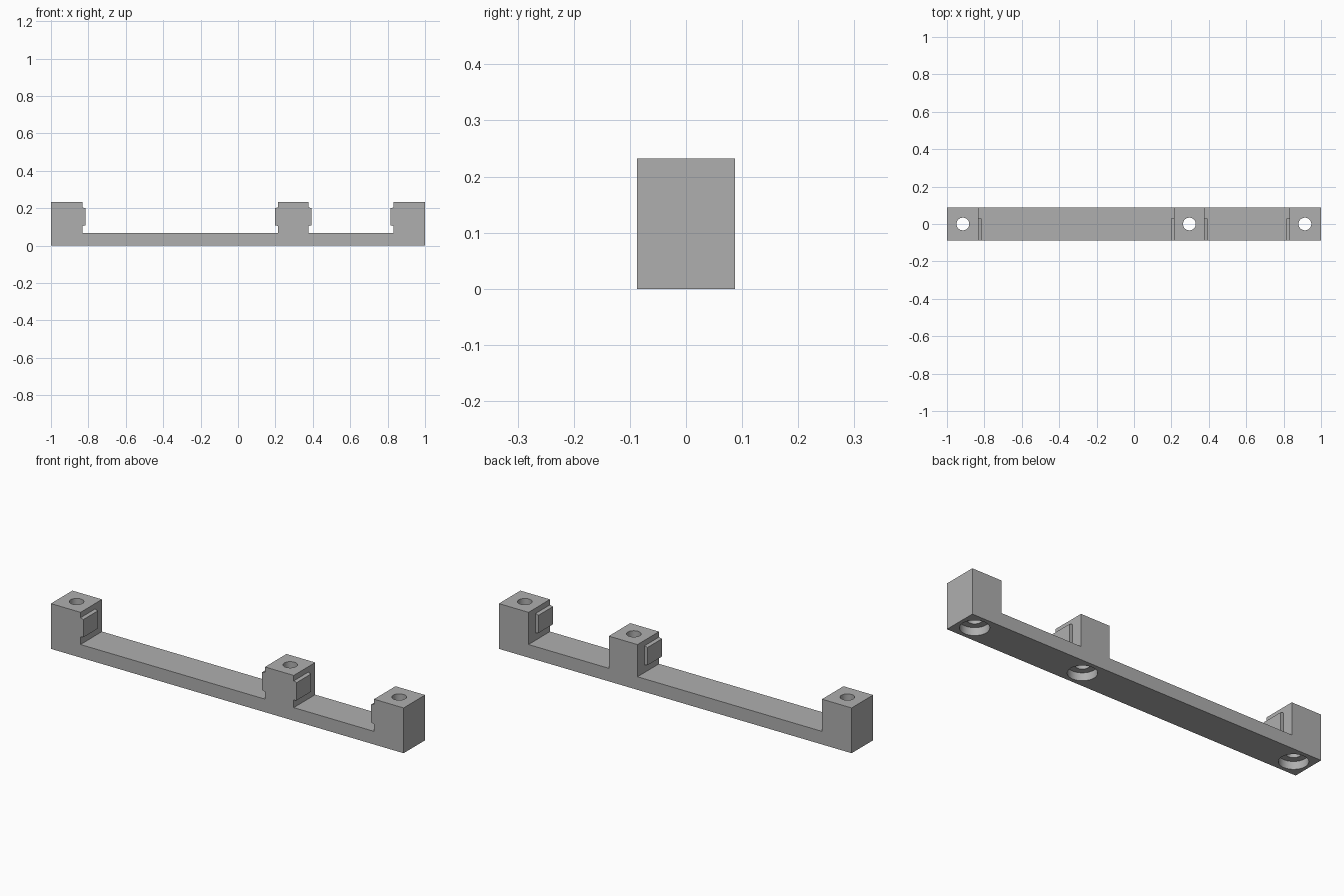
import bpy
import bmesh

if "Cube" in bpy.data.objects:
    bpy.data.objects.remove(bpy.data.objects["Cube"], do_unlink=True)

HALF_Y = 0.087
BASE_Z, TOP_Z = 0.067, 0.232
# Post name: left edge, right edge, hole centre
POSTS = {
    "right_post": (-1.0, -0.832, -0.915),
    "middle_post": (0.214, 0.377, 0.296),
    "left_post": (0.832, 1.0, 0.914),
}

grey = bpy.data.materials.new("plain_grey")
grey.use_nodes = True
grey.diffuse_color = (0.43, 0.43, 0.43, 1)
grey.node_tree.nodes["Principled BSDF"].inputs["Base Color"].default_value = grey.diffuse_color


def extrude_profile(name, points, y0, y1):
    """Extrude an x-z outline along y."""
    bm = bmesh.new()
    face = bm.faces.new([bm.verts.new((x, y0, z)) for x, z in points])
    ext = bmesh.ops.extrude_face_region(bm, geom=[face])
    moved = [v for v in ext["geom"] if isinstance(v, bmesh.types.BMVert)]
    bmesh.ops.translate(bm, verts=moved, vec=(0, y1 - y0, 0))
    bmesh.ops.recalc_face_normals(bm, faces=bm.faces)
    mesh = bpy.data.meshes.new(name)
    bm.to_mesh(mesh)
    bm.free()
    mesh.materials.append(grey)
    obj = bpy.data.objects.new(name, mesh)
    bpy.context.collection.objects.link(obj)
    return obj


def cut_cylinder(target, x, radius, z0, z1):
    """Bore a vertical round hole."""
    bpy.ops.mesh.primitive_cylinder_add(vertices=48, radius=radius, depth=z1 - z0,
                                        location=(x, 0, (z0 + z1) / 2))
    cutter = bpy.context.object
    cutter.name = "hole_cutter"
    cutter.hide_render = True
    cutter.data.materials.append(grey)
    mod = target.modifiers.new("hole", "BOOLEAN")
    mod.operation, mod.solver, mod.object = "DIFFERENCE", "EXACT", cutter
    bpy.context.view_layer.objects.active = target
    bpy.ops.object.modifier_apply(modifier=mod.name)
    bpy.data.objects.remove(cutter, do_unlink=True)


# Bar with three upright posts, as one outline
outline = [(-1, 0), (1, 0)]
for x0, x1, _ in reversed(list(POSTS.values())):
    if x1 < 1:
        outline.append((x1, BASE_Z))
    outline += [(x1, TOP_Z), (x0, TOP_Z)]
    if x0 > -1:
        outline.append((x0, BASE_Z))
# The outer post faces continue straight down to the base corners
bar = extrude_profile("mounting_bar", outline, -HALF_Y, HALF_Y)

# Screw holes with counterbores underneath
for _, _, hole in POSTS.values():
    cut_cylinder(bar, hole, 0.034, -0.1, 0.4)
    cut_cylinder(bar, hole, 0.067, -0.1, 0.04)

# Raised tabs on the post faces that look inward
for name, (x0, x1, _) in POSTS.items():
    for side, x, way in (("right", x0, -1), ("left", x1, 1)):
        if abs(x) == 1:
            continue
        out = x + way * 0.017
        extrude_profile(f"{name}_{side}_tab",
                        [(x, 0.105), (out, 0.109), (out, 0.2), (x, 0.204)],
                        -HALF_Y, 0.03)

# Round holes smooth, flat faces crisp
bpy.ops.object.select_all(action="DESELECT")
bar.select_set(True)
bpy.context.view_layer.objects.active = bar
bpy.ops.object.shade_smooth_by_angle(angle=0.5)
